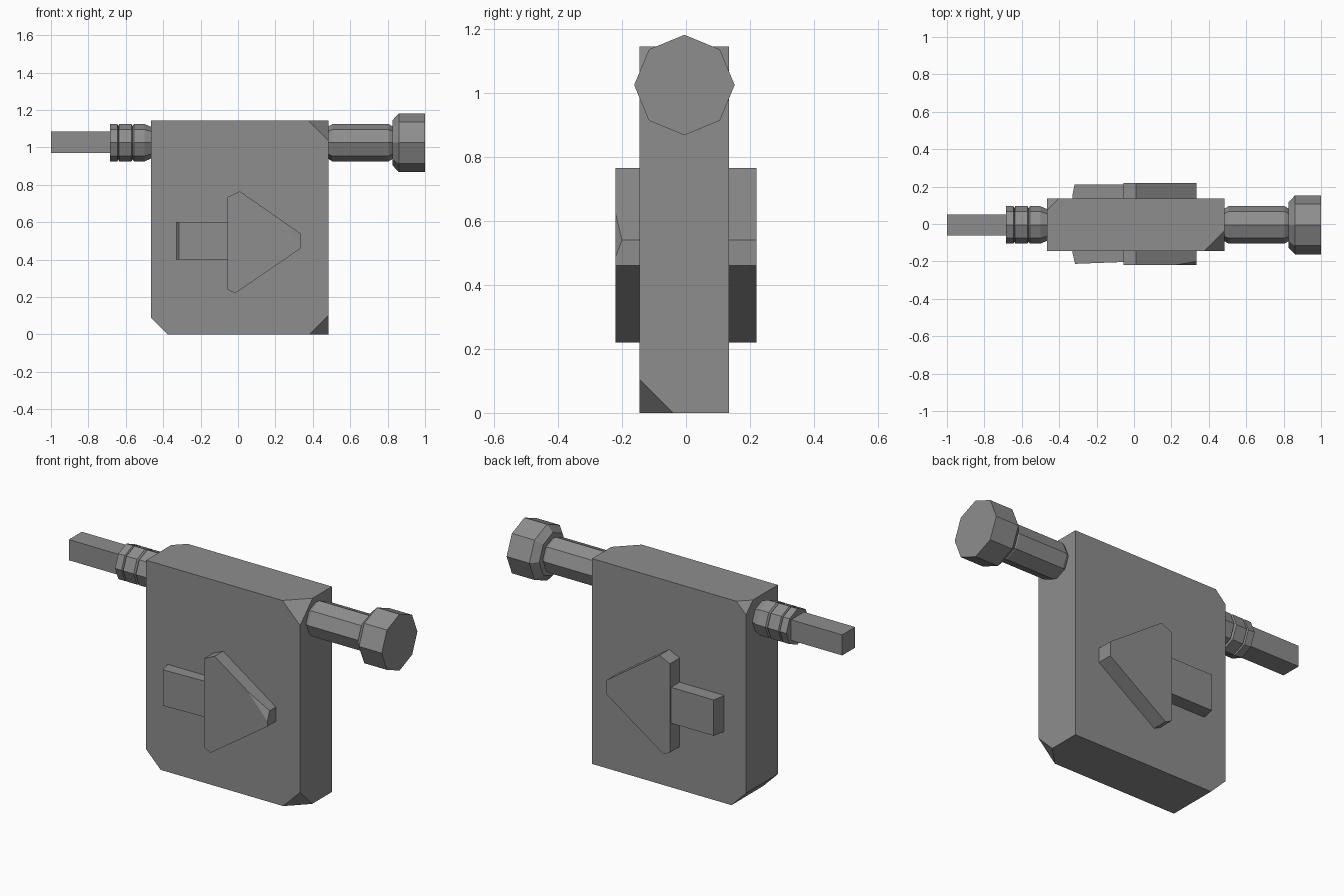
import bpy, bmesh, math
from mathutils import Vector

old = bpy.data.objects.get("Cube")
if old:
    bpy.data.objects.remove(old, do_unlink=True)

GREY = (0.27, 0.27, 0.27, 1)
grey = bpy.data.materials.new("plain grey")
grey.use_nodes = True
grey.diffuse_color = GREY
grey.node_tree.nodes["Principled BSDF"].inputs["Base Color"].default_value = GREY


def finish(bm, name):
    bmesh.ops.recalc_face_normals(bm, faces=bm.faces)
    mesh = bpy.data.meshes.new(name)
    bm.to_mesh(mesh)
    bm.free()
    mesh.materials.append(grey)
    obj = bpy.data.objects.new(name, mesh)
    bpy.context.collection.objects.link(obj)
    return obj


def prism(points, offset):
    """Closed polygon swept along the offset vector."""
    bm = bmesh.new()
    face = bm.faces.new([bm.verts.new(p) for p in points])
    new = bmesh.ops.extrude_face_region(bm, geom=[face])["geom"]
    bmesh.ops.translate(bm, vec=Vector(offset),
                        verts=[v for v in new if isinstance(v, bmesh.types.BMVert)])
    bmesh.ops.recalc_face_normals(bm, faces=bm.faces)
    return bm


def block(x0, x1, y0, y1, z0, z1):
    return prism([(x0, y0, z0), (x1, y0, z0), (x1, y0, z1), (x0, y0, z1)], (0, y1 - y0, 0))


def chop(bm, point, normal):
    """Slice away everything on the normal's side and cap the cut."""
    bmesh.ops.bisect_plane(bm, geom=bm.verts[:] + bm.edges[:] + bm.faces[:],
                           plane_co=point, plane_no=normal, clear_outer=True)
    bmesh.ops.holes_fill(bm, edges=[e for e in bm.edges if e.is_boundary], sides=0)


def turned(name, profile, cy=-0.005, cz=1.025, sides=8):
    """Eight-sided turned part along x from (x, radius) pairs."""
    bm = bmesh.new()
    rings = []
    for x, r in profile:
        rings.append([bm.verts.new((x, cy + r * math.cos(math.tau * k / sides),
                                    cz + r * math.sin(math.tau * k / sides)))
                      for k in range(sides)])
    for a, b in zip(rings, rings[1:]):
        for k in range(sides):
            j = (k + 1) % sides
            bm.faces.new((a[k], a[j], b[j], b[k]))
    bm.faces.new(rings[0])
    bm.faces.new(rings[-1])
    return finish(bm, name)


# Slab body with clipped corners
X0, X1, Y0, Y1, TOP = -0.465, 0.485, -0.145, 0.135, 1.145
body = block(X0, X1, Y0, Y1, 0, TOP)
chop(body, (X1 - 0.11, Y0, TOP), (1, -1, 1))
chop(body, (X1 - 0.105, Y0, 0), (1, -1, -1))
chop(body, (X0 + 0.06, Y1, TOP), (-1, 1, 1))
chop(body, (X0 + 0.09, Y0, 0), (-1, 0, -1))
finish(body, "body")

# Bolt shaft and head on the left side
turned("bolt_shaft", [(0.44, 0.085), (0.485, 0.088), (0.505, 0.1), (0.805, 0.1), (0.83, 0.085)])
turned("bolt_head", [(0.825, 0.12), (0.86, 0.157), (1.0, 0.157)])

# Grooved collar and square peg on the right side
turned("collar", [(-0.685, 0.1), (-0.645, 0.1), (-0.64, 0.09), (-0.635, 0.1),
                  (-0.57, 0.1), (-0.563, 0.09), (-0.556, 0.1),
                  (-0.5, 0.1), (-0.465, 0.085), (-0.44, 0.085)])
finish(block(-1.0, -0.67, -0.062, 0.052, 0.97, 1.085), "square_peg")

# Arrow running through the body, raised on both faces
D = 0.22
outline = [(-0.055, 0.735), (0.01, 0.765), (0.335, 0.54),
           (0.335, 0.46), (-0.015, 0.22), (-0.055, 0.24)]
head = prism([(x, -D, z) for x, z in outline], (0, 2 * D, 0))
a, b, c = Vector((0.215, -D, 0.623)), Vector((0.285, -D, 0.545)), Vector((0.335, -0.2, 0.54))
cut = (b - a).cross(c - a)
if cut.dot(Vector((0, 0, 0.5)) - a) > 0:
    cut = -cut
chop(head, a, cut)
finish(head, "arrow_head")

stem = prism([(x, y, 0.4) for x, y in [(-0.33, -0.15), (-0.315, -0.213), (-0.05, -0.203),
                                       (-0.05, 0.21), (-0.318, 0.21), (-0.33, 0.15)]],
             (0, 0, 0.2))
finish(stem, "arrow_stem")
